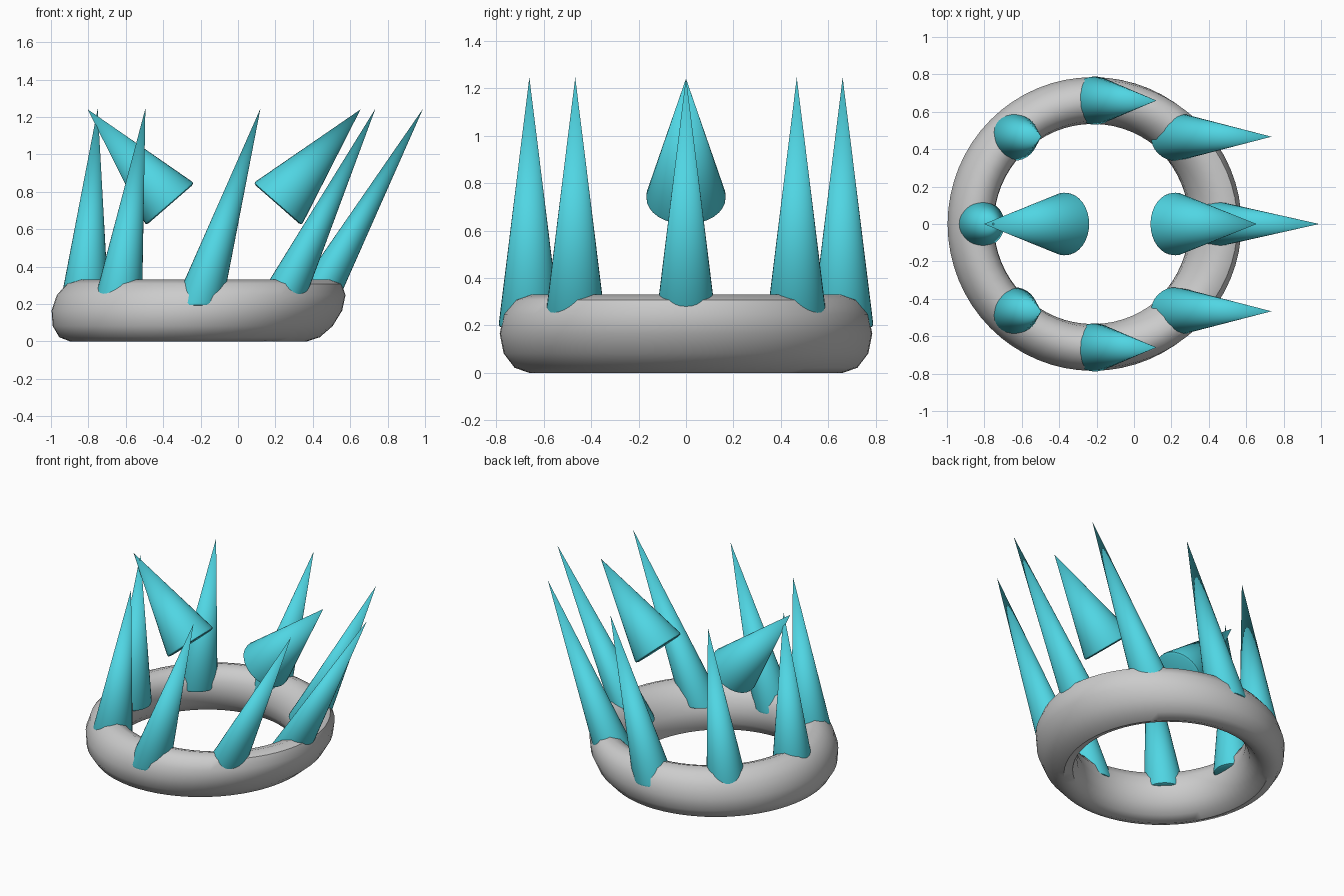
import bpy, bmesh, math
from mathutils import Vector

if "Cube" in bpy.data.objects:
    bpy.data.objects.remove(bpy.data.objects["Cube"])

teal = bpy.data.materials.new("teal")
teal.diffuse_color = (0.08, 0.67, 0.77, 1)
teal.use_nodes = True
teal.node_tree.nodes["Principled BSDF"].inputs["Base Color"].default_value = teal.diffuse_color


def finish(name, bm, material=None):
    bmesh.ops.recalc_face_normals(bm, faces=bm.faces[:])
    mesh = bpy.data.meshes.new(name)
    bm.to_mesh(mesh)
    bm.free()
    obj = bpy.data.objects.new(name, mesh)
    bpy.context.collection.objects.link(obj)
    if material:
        mesh.materials.append(material)
    bpy.ops.object.select_all(action='DESELECT')
    obj.select_set(True)
    bpy.context.view_layer.objects.active = obj
    bpy.ops.object.shade_smooth_by_angle(angle=math.radians(40))
    return obj


def spike(name, base, tip, radius, upright=True, sides=32, bevel=0.018):
    """Cone with a softened rim; an upright one is sheared so its base stays level."""
    base, tip = Vector(base), Vector(tip)
    axis = tip - base
    if upright:
        u, v = Vector((1, 0, 0)), Vector((0, 1, 0))
    else:
        v = Vector((0, 1, 0))
        u = v.cross(axis).normalized()
    bm = bmesh.new()
    rings = []
    t = bevel / axis.length
    for r, f in ((radius - bevel, 0), (radius - bevel * 0.3, t * 0.3), (radius * (1 - t), t)):
        rings.append([bm.verts.new(base + axis * f
                                   + u * r * math.cos(2 * math.pi * i / sides)
                                   + v * r * math.sin(2 * math.pi * i / sides))
                      for i in range(sides)])
    apex = bm.verts.new(tip)
    bm.faces.new(rings[0])
    for i in range(sides):
        j = (i + 1) % sides
        for a, b in zip(rings, rings[1:]):
            bm.faces.new((a[i], a[j], b[j], b[i]))
        bm.faces.new((rings[-1][i], rings[-1][j], apex))
    return finish(name, bm, teal)


# Base ring: tall oval section, leaning and widening toward +x as it rises
bm = bmesh.new()
MAJOR, MINOR = 64, 12
grid = []
for i in range(MAJOR):
    a = 2 * math.pi * i / MAJOR
    row = []
    for k in range(MINOR):
        p = 2 * math.pi * k / MINOR
        r = 0.66 + 0.125 * math.cos(p)
        z = 0.165 + 0.165 * math.sin(p)
        x = -0.265 + 0.275 * z + r * math.cos(a) * (0.96 + 0.18 * z)
        row.append(bm.verts.new((x, r * math.sin(a), z)))
    grid.append(row)
for i in range(MAJOR):
    for k in range(MINOR):
        n, m = (i + 1) % MAJOR, (k + 1) % MINOR
        bm.faces.new((grid[i][k], grid[n][k], grid[n][m], grid[i][m]))
ring = finish("base_ring", bm)

# Eight spikes around the ring, fanned out along x
for i in range(8):
    c, s = math.cos(i * math.pi / 4), math.sin(i * math.pi / 4)
    spike(f"ring_spike_{i + 1}",
          (-0.215 + 0.607 * c, 0.66 * s, 0.19),
          (0.12 + 0.87 * c, 0.66 * s, 1.245), 0.131)

# Two wide floating cones inside the ring
spike("inner_cone_left", (-0.362, 0, 0.732), (-0.803, 0, 1.24), 0.172, upright=False)
spike("inner_cone_right", (0.21, 0, 0.732), (0.655, 0, 1.24), 0.172, upright=False)
